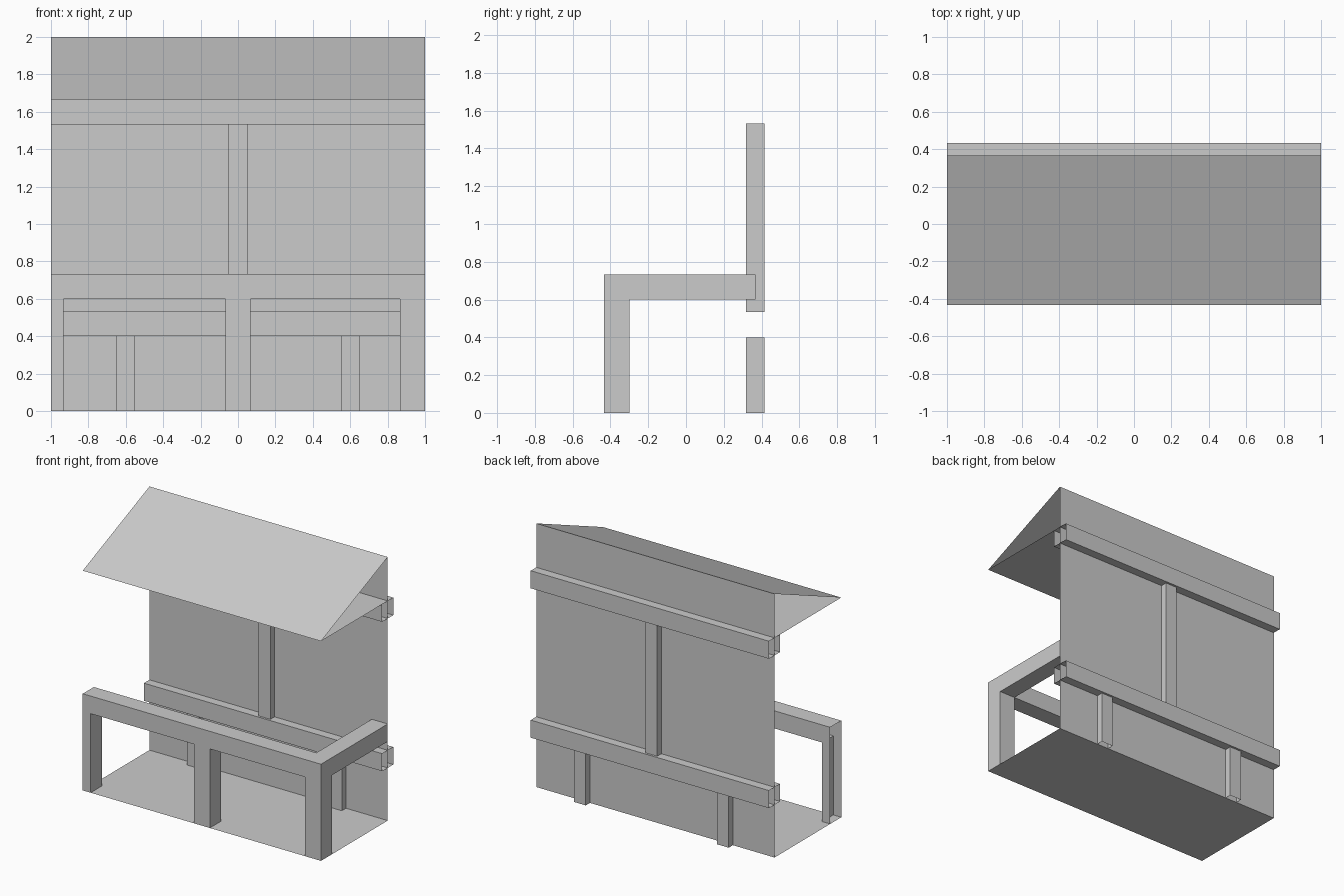
import bpy, bmesh

if "Cube" in bpy.data.objects:
    bpy.data.objects.remove(bpy.data.objects["Cube"])

Y0, YW, T = -0.4333, 0.3667, 0.1333   # front edge, wall plane, beam thickness


def sweep(name, profile, axis, a, b, closed=True, caps=False, skip=()):
    """Sweep a 2D profile along an axis from a to b; skip lists edges left open."""
    def place(p, t):
        q = list(p)
        q.insert("xyz".index(axis), t)
        return q
    bm = bmesh.new()
    lo = [bm.verts.new(place(p, a)) for p in profile]
    hi = [bm.verts.new(place(p, b)) for p in profile]
    n = len(profile)
    for i in range(n if closed else n - 1):
        if i not in skip:
            j = (i + 1) % n
            bm.faces.new((lo[i], lo[j], hi[j], hi[i]))
    if caps:
        bm.faces.new(lo[::-1])
        bm.faces.new(hi)
    # outward normals for closed profiles, whichever way they wind
    if closed:
        area = sum(profile[i][0] * profile[(i + 1) % n][1]
                   - profile[(i + 1) % n][0] * profile[i][1] for i in range(n))
        if (area < 0) != (axis == "y"):
            bmesh.ops.reverse_faces(bm, faces=bm.faces[:])
    me = bpy.data.meshes.new(name)
    bm.to_mesh(me)
    bm.free()
    ob = bpy.data.objects.new(name, me)
    bpy.context.collection.objects.link(ob)
    return ob


def rect(u0, u1, v0, v1):
    return [(u0, v0), (u1, v0), (u1, v1), (u0, v1)]


# Thin sheets: floor, wall and the open-ended wedge roof
sweep("floor", [(Y0, 0), (YW, 0)], "x", -1, 1, closed=False)
sweep("back_wall", [(YW, 0), (YW, 2)], "x", -1, 1, closed=False)
sweep("roof", [(YW, 2), (Y0, 1.6667), (YW, 1.6667)], "x", -1, 1, closed=False)

# Open-ended horizontal beams running through the wall
for label, z in (("lower", 0.4), ("upper", 1.5333)):
    sweep(label + "_wall_beam", rect(YW - T / 2, YW + T / 2, z, z + T), "x", -1, 1)

# Wall posts between the beams and below them
for label, x, z0, z1 in (("upper_wall_post", 0, 0.5333, 1.5333),
                         ("lower_wall_post_left", -0.6, 0, 0.4),
                         ("lower_wall_post_right", 0.6, 0, 0.4)):
    sweep(label, rect(x - 0.05, x + 0.05, YW - 0.05, YW + 0.05), "z", z0, z1)

# Front railing: one outline with two openings, open at the left end and feet
outline = [(-1, 0), (-0.9333, 0), (-0.9333, 0.6), (-0.0667, 0.6), (-0.0667, 0),
           (0.0667, 0), (0.0667, 0.6), (0.8667, 0.6), (0.8667, 0), (1, 0),
           (1, 0.7333), (-1, 0.7333)]
sweep("front_railing", outline, "y", Y0, Y0 + T, caps=True, skip=(0, 4, 8, 11))

# Side railing on the right, from the corner post back to the wall
sweep("side_railing", rect(0.8667, 1, 0.6, 0.7333), "y", Y0 + T, YW)
